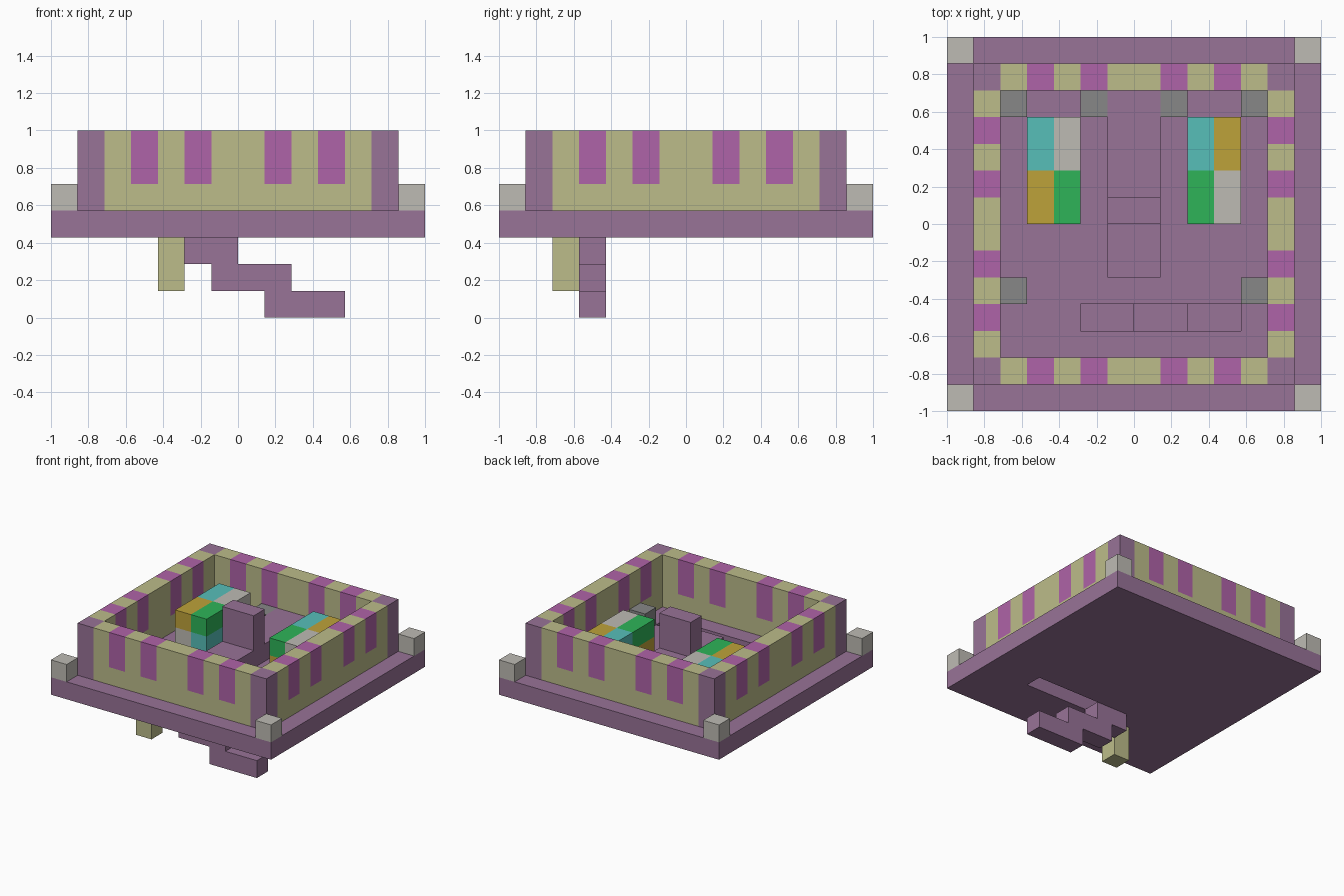
import bpy, bmesh, math
from mathutils import Matrix, Vector

U = 1 / 7  # one block

if "Cube" in bpy.data.objects:
    bpy.data.objects.remove(bpy.data.objects["Cube"])


def linear(c):
    c /= 255
    return c / 12.92 if c <= 0.04045 else ((c + 0.055) / 1.055) ** 2.4


def material(name, r, g, b):
    m = bpy.data.materials.new(name)
    m.use_nodes = True
    col = (linear(r), linear(g), linear(b), 1)
    m.diffuse_color = col
    m.node_tree.nodes["Principled BSDF"].inputs["Base Color"].default_value = col
    return m


PURPLE = material("purple", 152, 115, 151)
SAND = material("sand", 188, 188, 138)
MAGENTA = material("magenta", 175, 99, 168)
PALE = material("pale grey", 190, 187, 180)
GREY = material("mid grey", 135, 135, 135)
CYAN = material("cyan", 87, 191, 185)
GOLD = material("gold", 190, 162, 58)
GREEN = material("green", 46, 180, 88)


def finish(name, bm, *mats):
    mesh = bpy.data.meshes.new(name)
    bm.to_mesh(mesh)
    bm.free()
    for m in mats:
        mesh.materials.append(m)
    obj = bpy.data.objects.new(name, mesh)
    bpy.context.collection.objects.link(obj)
    return obj


def block_mesh(x, y, z):
    """Box from (low, high) pairs counted in blocks."""
    bm = bmesh.new()
    lo, hi = (Vector(v) * U for v in zip(x, y, z))
    bmesh.ops.create_cube(bm, size=1, matrix=Matrix.Translation((lo + hi) / 2)
                          @ Matrix.Diagonal((*(hi - lo), 1)))
    return bm


def block(name, x, y, z, mat):
    return finish(name, block_mesh(x, y, z), mat)


# Floor slab with a stairwell opening
floor = block("floor_slab", (-7, 7), (-7, 7), (3, 4), PURPLE)
cutter = block("stairwell_cutter", (-2, 4), (-4, -3), (2.5, 4.5), PURPLE)
cutter.hide_render = True
cutter.display_type = 'WIRE'
cut = floor.modifiers.new("stairwell", 'BOOLEAN')
cut.operation = 'DIFFERENCE'
cut.solver = 'EXACT'
cut.object = cutter

# Steps hanging below the stairwell
for i, (x, z) in enumerate((((-2, 0), 2), ((-1, 2), 1), ((1, 4), 0))):
    block(f"stair_step_{i + 1}", x, (-4, -3), (z, z + 1), PURPLE)
block("hanging_lamp", (-3, -2), (-5, -4), (1, 3), SAND)


# Walls with magenta stripes cut into their faces
def striped_wall(name, angle):
    bm = block_mesh((-5, 5), (-6, -5), (4, 7))
    planes = [((i * U, 0, 0), (1, 0, 0)) for i in range(-4, 5) if i]
    planes.append(((0, 0, 5 * U), (0, 0, 1)))
    for co, no in planes:
        bmesh.ops.bisect_plane(bm, geom=bm.verts[:] + bm.edges[:] + bm.faces[:],
                               plane_co=co, plane_no=no)
    for f in bm.faces:
        c = f.calc_center_median() / U
        if c.z > 5 and (1 < abs(c.x) < 2 or 3 < abs(c.x) < 4):
            f.material_index = 1
    bm.transform(Matrix.Rotation(angle, 4, 'Z'))
    finish(name, bm, SAND, MAGENTA)


for i, side in enumerate(("front", "left", "back", "right")):
    striped_wall(side + "_wall", i * math.pi / 2)

# Corner pillars and the pale cubes on the slab corners
for sx, side in ((-1, "right"), (1, "left")):
    for sy, end in ((-1, "front"), (1, "back")):
        px, py = sx * 5.5, sy * 5.5
        block(f"{end}_{side}_pillar", (px - .5, px + .5), (py - .5, py + .5), (4, 7), PURPLE)
        cx, cy = sx * 6.5, sy * 6.5
        block(f"{end}_{side}_corner_cube", (cx - .5, cx + .5), (cy - .5, cy + .5), (4, 5), PALE)
    # Grey stools along the walls
    for name, x, y in (("back_outer", 4.5, 4), ("back_inner", 1.5, 4), ("front", 4.5, -3)):
        block(f"{name}_{side}_stool", (sx * x - .5, sx * x + .5), (y, y + 1), (4, 5), GREY)

# Central bench with a tall divider
block("front_bench", (-1, 1), (-2, 0), (4, 5), PURPLE)
block("bench_divider", (-1, 1), (0, 1), (4, 7), PURPLE)
block("back_bench", (-1, 1), (1, 5), (4, 5), PURPLE)

# Stacked crates: each layer lists front pair, then back pair
stacks = {
    "right": (-4, ((PALE, CYAN, GREEN, GOLD), (GOLD, GREEN, CYAN, PALE))),
    "left": (2, ((GOLD, CYAN, PALE, GREEN), (GREEN, PALE, CYAN, GOLD))),
}
for side, (x0, layers) in stacks.items():
    for level, mats in enumerate(layers):
        for i, mat in enumerate(mats):
            x, y, z = x0 + i % 2, 2 * (i // 2), 4 + level
            block(f"{side}_crate_{level + 1}_{i + 1}", (x, x + 1), (y, y + 2), (z, z + 1), mat)
